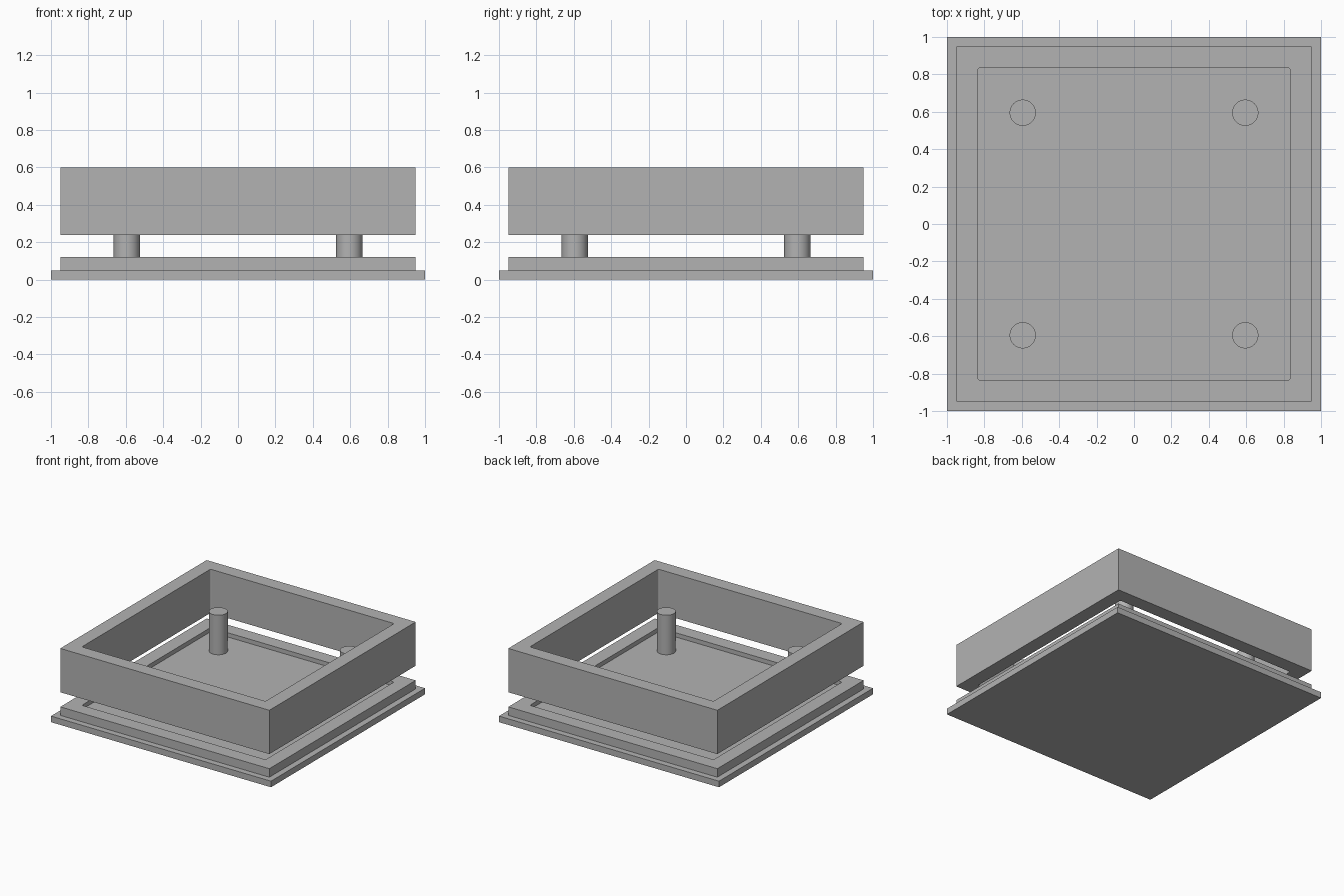
import bpy
import bmesh
import math

cube = bpy.data.objects.get("Cube")
if cube:
    bpy.data.objects.remove(cube)

grey = bpy.data.materials.new("plain grey")
grey.use_nodes = True
colour = (0.45, 0.45, 0.45, 1)
grey.diffuse_color = colour
grey.node_tree.nodes["Principled BSDF"].inputs["Base Color"].default_value = colour


def finish(name, bm):
    bmesh.ops.recalc_face_normals(bm, faces=bm.faces)
    mesh = bpy.data.meshes.new(name)
    bm.to_mesh(mesh)
    bm.free()
    mesh.materials.append(grey)
    obj = bpy.data.objects.new(name, mesh)
    bpy.context.collection.objects.link(obj)
    return obj


def block(name, half, z0, z1, corner=0):
    """Square slab, optionally with rounded upright corners."""
    bm = bmesh.new()
    bmesh.ops.create_cube(bm, size=1)
    for v in bm.verts:
        v.co = (v.co.x * 2 * half, v.co.y * 2 * half, z0 if v.co.z < 0 else z1)
    if corner:
        upright = [e for e in bm.edges if abs(e.verts[0].co.z - e.verts[1].co.z) > 0.001]
        bmesh.ops.bevel(bm, geom=upright, offset=corner, segments=4,
                        profile=0.5, affect='EDGES')
    return finish(name, bm)


def frame(name, z0, z1):
    """Square frame: a slab with a rounded opening cut through it."""
    obj = block(name, OUTER, z0, z1)
    cutter = block(name + "_cutter", INNER, z0 - 0.1, z1 + 0.1, CORNER)
    cutter.hide_render = True
    cut = obj.modifiers.new("opening", 'BOOLEAN')
    cut.operation = 'DIFFERENCE'
    cut.solver = 'EXACT'
    cut.object = cutter
    bpy.context.view_layer.objects.active = obj
    obj.select_set(True)
    bpy.ops.object.modifier_apply(modifier=cut.name)
    bpy.data.objects.remove(cutter)
    obj.select_set(False)


OUTER, INNER, CORNER = 0.95, 0.835, 0.015
BASE_TOP, FLOOR_TOP, POST_TOP = 0.05, 0.085, 0.41

# Base plate, recessed floor and the two frames
block("base_plate", 1, 0, BASE_TOP)
block("floor_panel", INNER, BASE_TOP, FLOOR_TOP, CORNER)
frame("lower_frame", BASE_TOP, 0.12)
frame("upper_frame", 0.24, 0.6)

# Four round posts
for side, x in (("right", -0.595), ("left", 0.595)):
    for end, y in (("front", -0.595), ("back", 0.595)):
        bm = bmesh.new()
        bmesh.ops.create_cone(bm, cap_ends=True, segments=48, radius1=0.07,
                              radius2=0.07, depth=POST_TOP - FLOOR_TOP)
        bmesh.ops.translate(bm, verts=bm.verts, vec=(x, y, (POST_TOP + FLOOR_TOP) / 2))
        post = finish(f"{end}_{side}_post", bm)
        bpy.ops.object.select_all(action='DESELECT')
        post.select_set(True)
        bpy.context.view_layer.objects.active = post
        bpy.ops.object.shade_smooth_by_angle(angle=math.radians(30))
        post.select_set(False)
